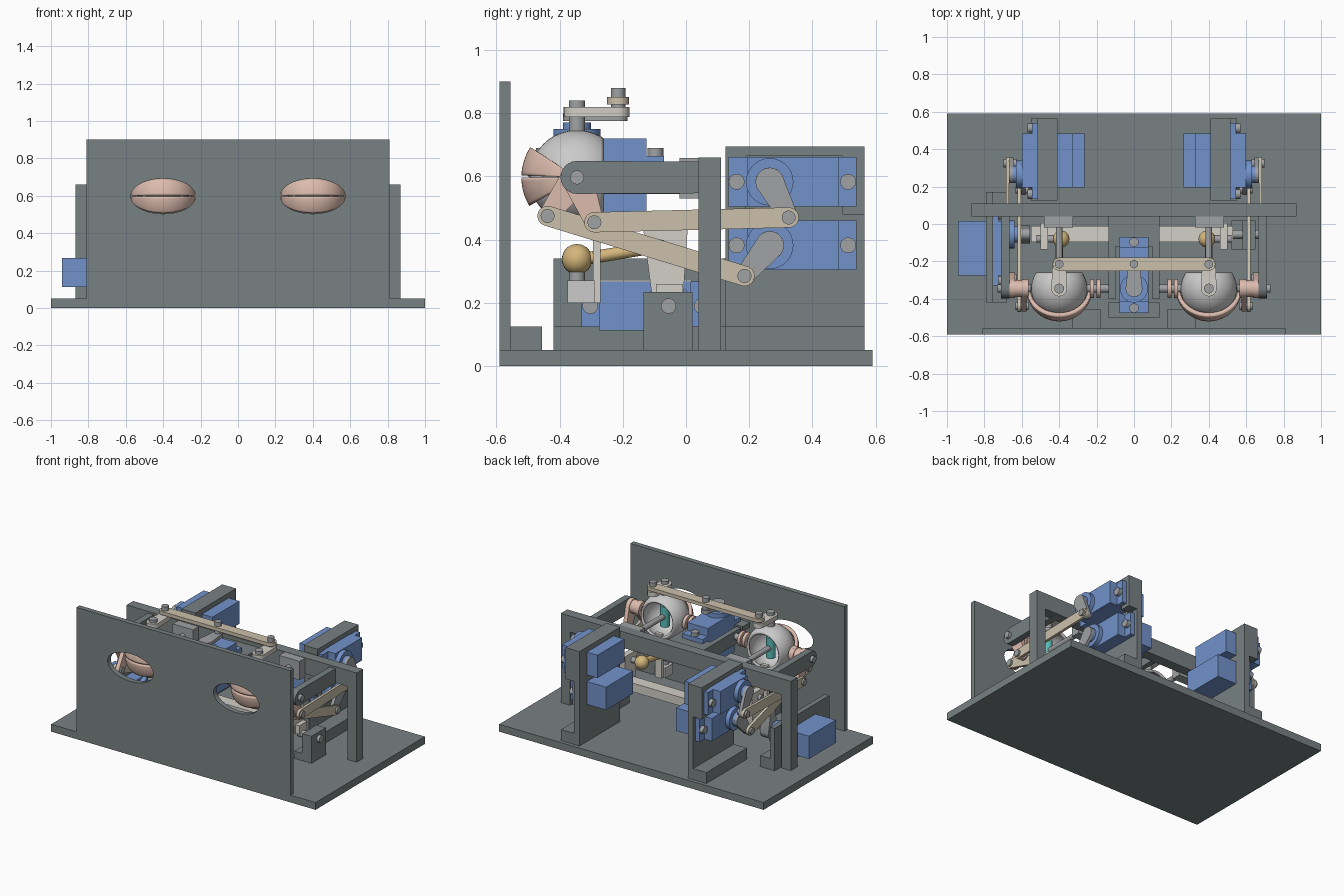
import bpy, bmesh
from math import sin, cos, pi, atan2, radians
from mathutils import Vector, Matrix

if "Cube" in bpy.data.objects:
    bpy.data.objects.remove(bpy.data.objects["Cube"])


def mat(name, c):
    m = bpy.data.materials.new(name)
    m.diffuse_color = (*c, 1)
    m.use_nodes = True
    m.node_tree.nodes["Principled BSDF"].inputs["Base Color"].default_value = m.diffuse_color
    return m


DARK = mat("dark_grey", (0.19, 0.22, 0.225))
BLUE = mat("servo_blue", (0.17, 0.29, 0.6))
PINK = mat("lid_pink", (0.72, 0.5, 0.42))
BEIGE = mat("link_beige", (0.6, 0.53, 0.41))
CREAM = mat("cream", (0.65, 0.63, 0.57))
STEEL = mat("steel", (0.35, 0.36, 0.37))
WHITE = mat("eye_white", (0.8, 0.8, 0.78))
GOLD = mat("gold", (0.66, 0.47, 0.2))
TEAL = mat("teal", (0.1, 0.5, 0.48))


def finish(name, bm, m):
    bmesh.ops.recalc_face_normals(bm, faces=bm.faces)
    me = bpy.data.meshes.new(name)
    bm.to_mesh(me)
    bm.free()
    ob = bpy.data.objects.new(name, me)
    bpy.context.collection.objects.link(ob)
    me.materials.append(m)
    return ob


def box(name, a, b, m):
    bm = bmesh.new()
    a, b = Vector(a), Vector(b)
    size = [abs(v) for v in b - a]
    bmesh.ops.create_cube(bm, size=1, matrix=Matrix.Translation((a + b) / 2) @ Matrix.Diagonal((*size, 1)))
    return finish(name, bm, m)


def rod(name, a, b, r, m, n=28):
    a, b = Vector(a), Vector(b)
    bm = bmesh.new()
    rot = (b - a).to_track_quat('Z', 'Y').to_matrix().to_4x4()
    bmesh.ops.create_cone(bm, cap_ends=True, segments=n, radius1=r, radius2=r, depth=(b - a).length,
                          matrix=Matrix.Translation((a + b) / 2) @ rot)
    return finish(name, bm, m)


def prism(name, pts, axis, lo, hi, m):
    """Extrude a 2D outline along an axis (x: pts are y,z; y: x,z; z: x,y)."""
    bm = bmesh.new()
    put = {'x': lambda p, d: (d, p[0], p[1]), 'y': lambda p, d: (p[0], d, p[1]),
           'z': lambda p, d: (p[0], p[1], d)}[axis]
    f = bm.faces.new([bm.verts.new(put(p, lo)) for p in pts])
    ext = bmesh.ops.extrude_face_region(bm, geom=[f])
    move = Vector(put((0, 0), hi - lo))
    bmesh.ops.translate(bm, vec=move, verts=[v for v in ext['geom'] if isinstance(v, bmesh.types.BMVert)])
    return finish(name, bm, m)


def strap(name, p, q, r1, r2, axis, lo, hi, m):
    """Bar with rounded ends between two 2D points."""
    t = atan2(q[1] - p[1], q[0] - p[0])
    pts = []
    for c, r, t0 in ((q, r2, t - pi / 2), (p, r1, t + pi / 2)):
        pts += [(c[0] + r * cos(t0 + pi * i / 12), c[1] + r * sin(t0 + pi * i / 12)) for i in range(13)]
    return prism(name, pts, axis, lo, hi, m)


def ball(name, c, r, m):
    bm = bmesh.new()
    bmesh.ops.create_uvsphere(bm, u_segments=24, v_segments=14, radius=r, matrix=Matrix.Translation(c))
    return finish(name, bm, m)


def servo(name, o, u, v):
    """Servo with its tab face at o; u is the shaft direction, v runs along the case."""
    o, u, v = Vector(o), Vector(u), Vector(v)
    w = u.cross(v)
    at = lambda a, b, c: o + u * a + v * b + w * c
    box(name + "_case", at(-0.215, -0.07, -0.078), at(0.055, 0.22, 0.078), BLUE)
    box(name + "_tabs", at(-0.03, -0.13, -0.078), at(0, 0.275, 0.078), BLUE)
    rod(name + "_boss", at(0.055, 0, 0), at(0.085, 0, 0), 0.075, BLUE)
    rod(name + "_shaft", at(0.085, 0, 0), at(0.105, 0, 0), 0.045, BLUE)
    for b in (-0.105, 0.248):
        rod(name + "_screw", at(0, b, 0), at(0.025, b, 0), 0.025, STEEL)


# base and front panel with eye openings
box("base", (-1, -0.59, 0), (1, 0.59, 0.05), DARK)
panel = box("front_panel", (-0.81, -0.59, 0.05), (0.81, -0.555, 0.9), DARK)
for s in (-1, 1):
    pts = [(s * 0.4 + 0.173 * cos(i * pi / 24), 0.598 + 0.094 * sin(i * pi / 24)) for i in range(48)]
    cut = prism("cutter", pts, 'y', -0.7, -0.5, DARK)
    mod = panel.modifiers.new("eye_hole", 'BOOLEAN')
    mod.operation, mod.object, mod.solver = 'DIFFERENCE', cut, 'EXACT'
    bpy.context.view_layer.objects.active = panel
    bpy.ops.object.modifier_apply(modifier=mod.name)
    bpy.data.objects.remove(cut)

# cross frame and centre bracket
box("cross_beam", (-0.87, 0.04, 0.55), (0.87, 0.11, 0.66), DARK)
for s in (-1, 1):
    box("centre_arm", (s * 0.10, -0.4, 0.545), (s * 0.135, 0.04, 0.635), DARK)
box("centre_plate_front", (-0.135, -0.5, 0.6), (0.135, -0.42, 0.635), DARK)
box("centre_plate_back", (-0.135, -0.12, 0.6), (0.135, 0.04, 0.635), DARK)

# left-right servo with horn and tie bar
servo("pan_servo", (0, -0.345, 0.665), (0, 0, 1), (0, 1, 0))
strap("pan_horn", (0, -0.345), (0, -0.215), 0.045, 0.03, 'z', 0.775, 0.8, STEEL)
strap("tie_bar", (-0.4, -0.215), (0.4, -0.215), 0.035, 0.035, 'z', 0.828, 0.852, BEIGE)
rod("tie_pin", (0, -0.215, 0.79), (0, -0.215, 0.88), 0.022, STEEL)

# up-down servo, its bracket, and the rocker
servo("tilt_servo", (-0.725, -0.055, 0.19), (1, 0, 0), (0, -1, 0))
box("tilt_foot", (-0.79, -0.42, 0.05), (-0.68, 0.17, 0.125), DARK)
for y0, y1 in ((-0.42, -0.275), (0.016, 0.17)):
    box("tilt_bracket", (-0.79, y0, 0.125), (-0.755, y1, 0.34), DARK)
box("tilt_bracket_top", (-0.79, -0.275, 0.27), (-0.755, 0.016, 0.34), DARK)
strap("tilt_horn", (-0.055, 0.19), (-0.055, 0.3), 0.05, 0.03, 'x', -0.62, -0.555, STEEL)
box("rocker_foot", (0.52, -0.135, 0.05), (0.65, 0.02, 0.1), DARK)
box("rocker_post", (0.58, -0.135, 0.1), (0.65, 0.02, 0.235), DARK)
rod("rocker_pivot", (0.5, -0.055, 0.19), (0.67, -0.055, 0.19), 0.024, STEEL)
box("rocker_bar", (-0.55, -0.095, 0.2), (0.53, -0.01, 0.26), CREAM)

for s in (-1, 1):
    X = lambda x: s * x
    # frame posts, side arms, panel feet
    box("frame_post", (X(0.80), 0.04, 0.05), (X(0.87), 0.11, 0.66), DARK)
    strap("side_arm", (-0.345, 0.597), (0.06, 0.597), 0.052, 0.05, 'x', X(0.665), X(0.71), DARK)
    box("panel_foot", (X(0.18), -0.555, 0.05), (X(0.33), -0.455, 0.125), DARK)
    # rear stepped bracket with two lid servos
    box("rear_foot", (X(0.41), 0.125, 0.05), (X(0.55), 0.565, 0.125), DARK)
    box("rear_plate", (X(0.41), 0.125, 0.125), (X(0.45), 0.565, 0.695), DARK)
    for y0, y1 in ((0.125, 0.19), (0.495, 0.565)):
        box("rear_step", (X(0.45), y0, 0.48), (X(0.515), y1, 0.695), DARK)
    box("rear_step_top", (X(0.45), 0.125, 0.665), (X(0.515), 0.565, 0.695), DARK)
    for nm, tab, z, horn, lever in (("upper", 0.545, 0.583, (0.325, 0.47), (-0.29, 0.455)),
                                    ("lower", 0.48, 0.382, (0.185, 0.285), (-0.438, 0.475))):
        servo(nm + "_lid_servo", (X(tab), 0.265, z), (s, 0, 0), (0, 1, 0))
        h = tab + 0.1
        strap(nm + "_horn", (0.265, z), horn, 0.045, 0.03, 'x', X(h), X(h + 0.022), STEEL)
        k = h + 0.022 if nm == "upper" else h + 0.024
        strap(nm + "_link", horn, lever, 0.032, 0.032, 'x', X(k), X(k + 0.018), BEIGE)
        for p in (horn, lever):
            rod(nm + "_link_pin", (X(k - 0.04), *p), (X(k + 0.03), *p), 0.022, STEEL)
        a = k - 0.03
        strap(nm + "_lid_lever", (-0.345, 0.597), lever, 0.05, 0.03, 'x', X(a), X(a + 0.028), PINK)

    # eyeball shell, open at the back
    c = Vector((X(0.4), -0.345, 0.597))
    bm = bmesh.new()
    bmesh.ops.create_uvsphere(bm, u_segments=40, v_segments=24, radius=0.15,
                              matrix=Matrix.Translation(c) @ Matrix.Rotation(pi / 2, 4, 'X'))
    bmesh.ops.bisect_plane(bm, geom=bm.verts[:] + bm.edges[:] + bm.faces[:], plane_co=c + Vector((0, 0.085, 0)),
                           plane_no=(0, 1, 0), clear_outer=True)
    eye = finish("eyeball", bm, WHITE)
    sol = eye.modifiers.new("wall", 'SOLIDIFY')
    sol.thickness, sol.offset = 0.016, -1
    # eye pivot and mount
    rod("eye_pivot", c - Vector((0, 0, 0.07)), c + Vector((0, 0, 0.07)), 0.03, TEAL)
    rod("eye_mount_rod", c, (c.x, 0, c.z), 0.018, STEEL)
    box("eye_mount", (X(0.325), -0.02, 0.53), (X(0.48), 0.045, 0.658), STEEL)
    # pan arm on top
    rod("eye_stem", (c.x, c.y, 0.73), (c.x, c.y, 0.84), 0.026, STEEL)
    strap("eye_arm", (c.x, -0.345), (c.x, -0.215), 0.042, 0.036, 'z', 0.788, 0.82, CREAM)
    rod("arm_pin", (c.x, -0.215, 0.81), (c.x, -0.215, 0.88), 0.023, STEEL)
    # tilt ball joint below and push rod to the rocker
    box("ball_foot", (X(0.36), -0.375, 0.2), (X(0.44), -0.29, 0.27), WHITE)
    box("ball_upright", (X(0.375), -0.295, 0.2), (X(0.425), -0.27, 0.5), CREAM)
    rod("ball_stud", (c.x, c.y, 0.26), (c.x, c.y, 0.33), 0.025, STEEL)
    ball("tilt_ball", (c.x, c.y, 0.338), 0.048, GOLD)
    rod("push_rod", (c.x, c.y, 0.335), (X(0.4), -0.08, 0.38), 0.02, GOLD)
    ball("rocker_ball", (X(0.39), -0.08, 0.38), 0.045, GOLD)
    prism("rocker_arm", [(-0.105, 0.2), (-0.01, 0.2), (0.005, 0.43), (-0.135, 0.43)], 'x',
          X(0.46), X(0.50), CREAM)
    rod("rocker_ball_pin", (X(0.39), -0.08, 0.38), (X(0.52), -0.08, 0.38), 0.02, STEEL)
    # lid hubs on both sides
    for a, b, r in ((0.13, 0.25, 0.022), (0.18, 0.2, 0.05), (0.215, 0.236, 0.05),
                    (0.55, 0.73, 0.022), (0.565, 0.585, 0.05), (0.60, 0.66, 0.045)):
        rod("lid_hub", (X(a), c.y, c.z), (X(b), c.y, c.z), r, PINK if r > 0.03 else STEEL)
    # upper and lower lid shells
    for nm, f0, f1 in (("upper_lid", 2, 33), ("lower_lid", -31, 0)):
        bm = bmesh.new()
        rows = []
        for j in range(9):
            f = radians(f0 + (f1 - f0) * j / 8)
            ts = [radians(5 + 170 * i / 32) for i in range(33)]
            rows.append([bm.verts.new(c + 0.165 * Vector((cos(t), -sin(t) * cos(f), sin(t) * sin(f)))) for t in ts])
        for p, q in zip(rows, rows[1:]):
            for i in range(32):
                bm.faces.new((p[i], p[i + 1], q[i + 1], q[i]))
        lid = finish(nm, bm, PINK)
        sol = lid.modifiers.new("wall", 'SOLIDIFY')
        sol.thickness, sol.offset = 0.022, 0

# smooth round parts, keep edges sharp
bpy.ops.object.select_all(action='SELECT')
bpy.context.view_layer.objects.active = panel
bpy.ops.object.shade_smooth_by_angle(angle=radians(30))
